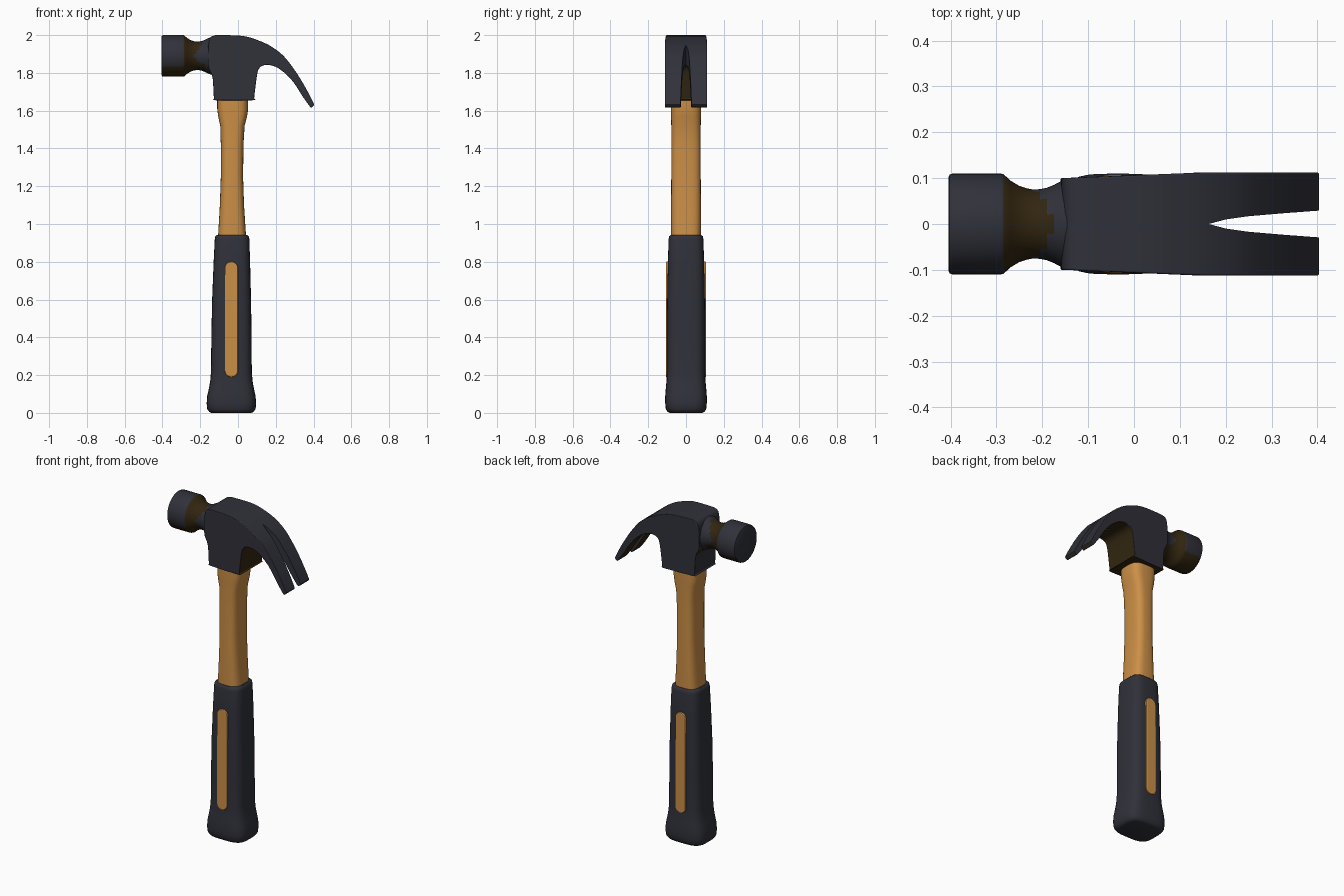
import bpy, bmesh, math
from mathutils import Vector

if "Cube" in bpy.data.objects:
    bpy.data.objects.remove(bpy.data.objects["Cube"])


def material(name, rgb):
    m = bpy.data.materials.new(name)
    m.diffuse_color = (*rgb, 1)
    m.use_nodes = True
    m.node_tree.nodes["Principled BSDF"].inputs["Base Color"].default_value = m.diffuse_color
    return m


GREY = material("dark grey", (0.030, 0.031, 0.042))
BROWN = material("dark brown", (0.032, 0.019, 0.005))
WOOD = material("orange wood", (0.60, 0.275, 0.062))


def make_object(name, bm, mats, angle=40):
    bmesh.ops.recalc_face_normals(bm, faces=bm.faces[:])
    me = bpy.data.meshes.new(name)
    bm.to_mesh(me)
    bm.free()
    ob = bpy.data.objects.new(name, me)
    bpy.context.collection.objects.link(ob)
    for m in mats:
        me.materials.append(m)
    smooth(ob, angle)
    return ob


def smooth(ob, angle):
    bpy.ops.object.select_all(action='DESELECT')
    ob.select_set(True)
    bpy.context.view_layer.objects.active = ob
    bpy.ops.object.shade_smooth_by_angle(angle=math.radians(angle))


def apply_modifiers(ob):
    bpy.context.view_layer.objects.active = ob
    for m in list(ob.modifiers):
        bpy.ops.object.modifier_apply(modifier=m.name)


def loft(rings):
    bm = bmesh.new()
    loops = [[bm.verts.new(p) for p in r] for r in rings]
    n = len(rings[0])
    for a, b in zip(loops, loops[1:]):
        for i in range(n):
            j = (i + 1) % n
            bm.faces.new((a[i], a[j], b[j], b[i]))
    bm.faces.new(loops[0])
    bm.faces.new(loops[-1])
    return bm


def spline(pts, steps):
    """Closed Catmull-Rom curve through 2D points."""
    out, n = [], len(pts)
    for i in range(n):
        a, b, c, d = (Vector(pts[(i + k) % n]) for k in (-1, 0, 1, 2))
        for s in range(steps):
            t = s / steps
            out.append(0.5 * (2 * b + (c - a) * t + (2 * a - 5 * b + 4 * c - d) * t * t
                              + (3 * b - a - 3 * c + d) * t ** 3))
    return out


def rounded_ring(z, x0, x1, hy, power, n=40):
    ring = []
    for i in range(n):
        c, s = math.cos(2 * math.pi * i / n), math.sin(2 * math.pi * i / n)
        fx = math.copysign(abs(c) ** (2 / power), c)
        fy = math.copysign(abs(s) ** (2 / power), s)
        ring.append(((x0 + x1) / 2 + fx * (x1 - x0) / 2, fy * hy, z))
    return ring


def extrude_profile(pts, y0, y1):
    return loft([[(p[0], y, p[1]) for p in pts] for y in (y0, y1)])


# Wooden handle: z, left x, right x, half depth
shaft = [(0.90, -.107, .045, .078), (0.96, -.104, .041, .079), (1.10, -.096, .032, .079),
         (1.25, -.091, .027, .078), (1.42, -.091, .029, .078), (1.52, -.094, .035, .078),
         (1.57, -.105, .048, .079), (1.61, -.110, .054, .080), (1.70, -.110, .054, .080)]
make_object("handle", loft([rounded_ring(*s, 3.2) for s in shaft]), [WOOD])

# Rubber grip with flared foot and rounded top
grip = [(0, -.140, .070, .085), (.005, -.152, .082, .098), (.02, -.163, .093, .107),
        (.05, -.166, .096, .110), (.09, -.163, .093, .110), (.13, -.154, .084, .107),
        (.17, -.147, .077, .103), (.22, -.143, .073, .101), (.40, -.141, .072, .101),
        (.60, -.137, .069, .100), (.80, -.129, .064, .096), (.92, -.123, .060, .092),
        (.935, -.120, .057, .089), (.942, -.112, .049, .081)]
make_object("grip", loft([rounded_ring(*s, 3.6) for s in grip]), [GREY])

# Wooden inlays on both sides of the grip
for side, name in ((-1, "inlay_front"), (1, "inlay_back")):
    pts = []
    for zc, a0 in ((.767, 0), (.223, math.pi)):
        for k in range(11):
            a = a0 + math.pi * k / 10
            pts.append((-.035 + .035 * math.cos(a), zc + .034 * math.sin(a)))
    ob = make_object(name, extrude_profile(pts, side * .08, side * .107), [WOOD])
    bev = ob.modifiers.new("round", 'BEVEL')
    bev.width, bev.segments = .006, 2
    apply_modifiers(ob)
    smooth(ob, 40)

# Striking face and neck, turned around the x axis
turned = [(-.405, .102), (-.402, .108), (-.396, .110), (-.292, .110), (-.285, .109),
          (-.270, .095), (-.250, .083), (-.235, .078), (-.220, .075), (-.205, .076),
          (-.190, .079), (-.175, .085), (-.160, .093), (-.145, .098), (-.11, .100)]
N = 48
bm = loft([[(x, r * math.cos(2 * math.pi * i / N), 1.89 + r * math.sin(2 * math.pi * i / N))
            for i in range(N)] for x, r in turned])
poll = make_object("striking_face", bm, [GREY, BROWN])
for f in poll.data.polygons:
    up = (f.center.z - 1.89) / math.hypot(f.center.y, f.center.z - 1.89, 1e-6)
    neck = -.287 < f.center.x < -.235 + .055 * abs(up)
    under = up < -.5 and f.center.x < -.18 and abs(f.normal.x) < .9
    f.material_index = int(neck or under)

# Head body and curved claw from one side profile
outline = [(-.118, 1.655), (-.126, 1.663), (-.130, 1.70), (-.133, 1.765), (-.143, 1.80),
           (-.158, 1.83), (-.160, 1.88), (-.158, 1.94), (-.150, 1.983), (-.130, 1.997),
           (-.10, 2.0), (0, 1.998), (.055, 1.990), (.105, 1.973), (.155, 1.952),
           (.20, 1.924), (.24, 1.891), (.275, 1.849), (.31, 1.80), (.343, 1.747),
           (.375, 1.69), (.400, 1.640), (.403, 1.630), (.392, 1.618), (.383, 1.619),
           (.36, 1.650), (.338, 1.682), (.31, 1.727), (.28, 1.767), (.25, 1.797),
           (.222, 1.819), (.195, 1.834), (.165, 1.842), (.135, 1.840), (.115, 1.828),
           (.104, 1.805), (.096, 1.755), (.088, 1.69), (.085, 1.664), (.077, 1.655)]
bm = extrude_profile(spline(outline, 2), -1, 1)
for v in bm.verts:
    t = min(max((v.co.x + .15) / .29, 0), 1)
    v.co.y *= .100 + .012 * t
head = make_object("claw_head", bm, [GREY, BROWN])
bev = head.modifiers.new("round", 'BEVEL')
bev.limit_method, bev.angle_limit = 'ANGLE', math.radians(60)
bev.width, bev.segments = .009, 3

# Nail slot cutter, opening towards the claw tips
slot = [(.165, .0005), (.20, .010), (.25, .017), (.32, .023), (.40, .029), (.46, .034)]
plan = slot + [(x, -y) for x, y in reversed(slot)]
cutter = make_object("slot_cutter", loft([[(x, y, z) for x, y in plan] for z in (1.5, 2.1)]), [GREY])
cut = head.modifiers.new("slot", 'BOOLEAN')
cut.operation, cut.solver, cut.object = 'DIFFERENCE', 'EXACT', cutter
apply_modifiers(head)
bpy.data.objects.remove(cutter)
smooth(head, 40)

# Unpolished dark brown on the underside of the claw and the cheek below it
for f in head.data.polygons:
    n, c = f.normal, f.center
    under = n.z < -.3 and c.x > -.15 and abs(n.y) < .5 and c.z > 1.625
    cheek = n.x > .5 and c.x < .16 and c.z < 1.845 and abs(n.y) < .6
    f.material_index = int(under or cheek)
